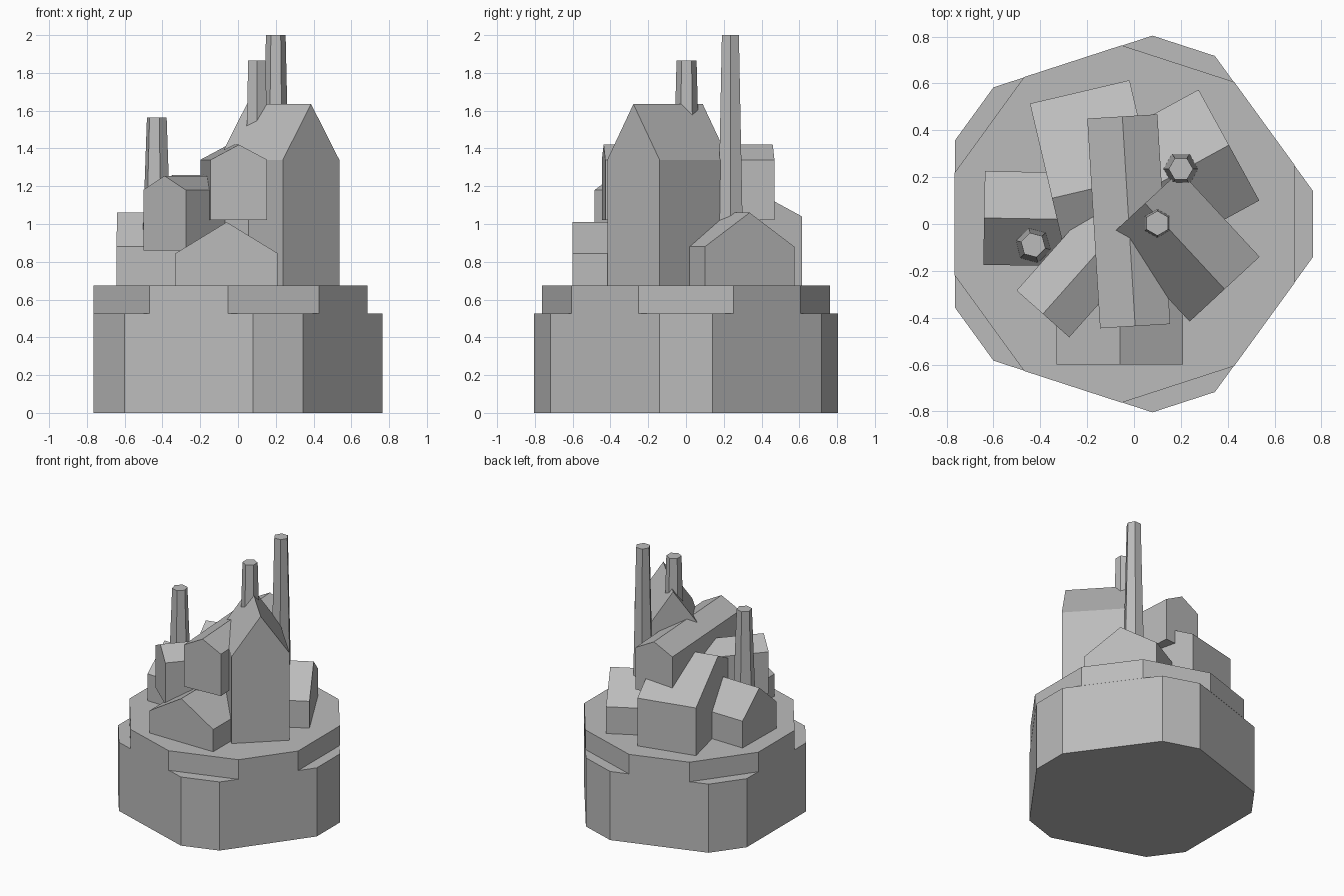
import bpy, bmesh
from math import radians, cos, sin
from mathutils import Matrix

cube = bpy.data.objects.get("Cube")
if cube:
    bpy.data.objects.remove(cube, do_unlink=True)

stone = bpy.data.materials.new("stone_grey")
stone.use_nodes = True
GREY = (0.5, 0.5, 0.5, 1)
stone.diffuse_color = GREY
stone.node_tree.nodes["Principled BSDF"].inputs["Base Color"].default_value = GREY


def finish(name, bm):
    bmesh.ops.recalc_face_normals(bm, faces=bm.faces)
    mesh = bpy.data.meshes.new(name)
    bm.to_mesh(mesh)
    bm.free()
    mesh.materials.append(stone)
    obj = bpy.data.objects.new(name, mesh)
    bpy.context.collection.objects.link(obj)
    return obj


def extrude_profile(name, points, vector, matrix):
    bm = bmesh.new()
    face = bm.faces.new([bm.verts.new(p) for p in points])
    ext = bmesh.ops.extrude_face_region(bm, geom=[face], use_keep_orig=True)
    moved = [g for g in ext["geom"] if isinstance(g, bmesh.types.BMVert)]
    bmesh.ops.translate(bm, verts=moved, vec=vector)
    bm.transform(matrix)
    return finish(name, bm)


# Five-sided plinth with cut corners
def plinth(name, reach, half_edge, z0, z1):
    points = []
    for i in range(5):
        a = radians(72 * i)
        for side in (-half_edge, half_edge):
            points.append((reach * cos(a) - side * sin(a),
                           reach * sin(a) + side * cos(a), 0))
    extrude_profile(name, points, (0, 0, z1 - z0), Matrix.Translation((-0.035, 0, z0)))


# Gabled block with its ridge along the given angle
def house(name, x, y, length, width, angle, base, eave, ridge):
    h, w = length / 2, width / 2
    profile = [(-h, -w, base), (-h, w, base), (-h, w, eave), (-h, 0, ridge), (-h, -w, eave)]
    matrix = Matrix.Translation((x, y, 0)) @ Matrix.Rotation(radians(angle), 4, "Z")
    extrude_profile(name, profile, (length, 0, 0), matrix)


# Tapered six-sided chimney
def chimney(name, x, y, z0, z1, r0, r1, turn):
    bm = bmesh.new()
    bmesh.ops.create_cone(bm, cap_ends=True, segments=6, radius1=r0, radius2=r1, depth=z1 - z0)
    bm.transform(Matrix.Translation((x, y, (z0 + z1) / 2)) @ Matrix.Rotation(radians(turn), 4, "Z"))
    finish(name, bm)


DECK = 0.675
plinth("plinth_lower", 0.80, 0.14, 0, 0.525)
plinth("plinth_upper", 0.72, 0.2525, 0.525, DECK)

house("front_house", -0.06, -0.35, 0.5, 0.54, 90, DECK, 0.845, 1.01)
house("raised_front_house", -0.223, -0.197, 0.5, 0.301, 48.4, 0.86, 1.18, 1.255)
house("tall_hall", 0.217, -0.095, 0.5, 0.407, 132.8, DECK, 1.34, 1.635)
house("raised_long_hall", -0.0225, 0.0115, 0.897, 0.30, 93.5, 1.02, 1.34, 1.42)
house("wide_back_house", -0.137, 0.16, 0.437, 0.83, 13.2, DECK, 1.04, 1.26)
house("left_back_house", 0.186, 0.217, 0.5, 0.54, 28.7, DECK, 0.88, 1.06)
house("right_house", -0.42, 0.022, 0.44, 0.4, -1, DECK, 0.88, 1.06)

chimney("tall_chimney", 0.2, 0.235, 0.9, 2.0, 0.077, 0.052, 30)
chimney("hall_chimney", 0.1, 0.003, 1.45, 1.865, 0.064, 0.053, 0)
chimney("right_chimney", -0.43, -0.09, 0.9, 1.565, 0.078, 0.054, 15)
